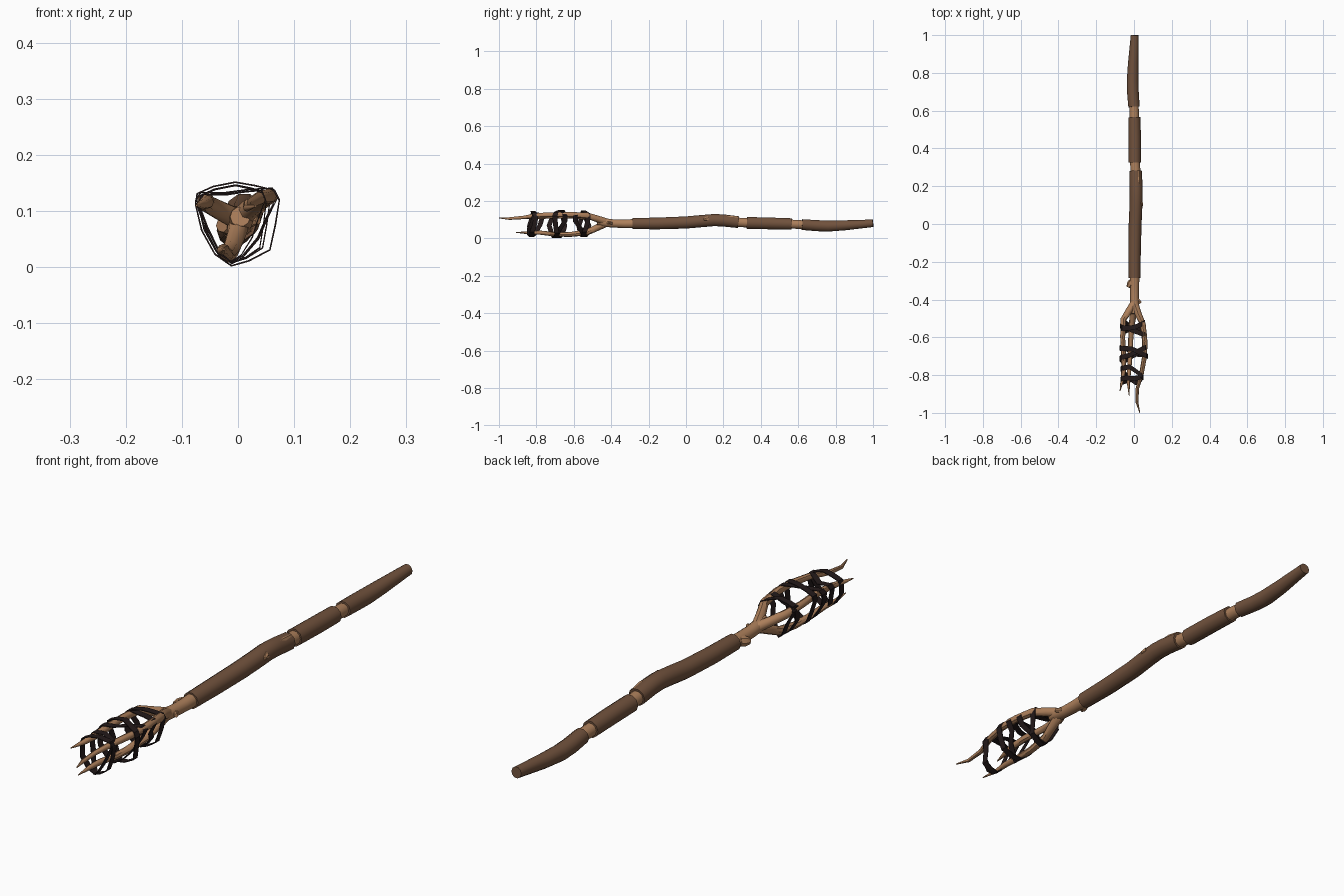
import bpy, bmesh, math
from mathutils import Vector


def material(name, rgb):
    m = bpy.data.materials.new(name)
    m.diffuse_color = (*rgb, 1)
    return m


WOOD = material("bare wood", (0.42, 0.215, 0.105))
BARK = material("brown bark", (0.165, 0.084, 0.046))
CORD = material("black cord", (0.017, 0.010, 0.010))


def finish(name, bm, mat, angle):
    bmesh.ops.recalc_face_normals(bm, faces=bm.faces)
    me = bpy.data.meshes.new(name)
    bm.to_mesh(me)
    bm.free()
    me.materials.append(mat)
    ob = bpy.data.objects.new(name, me)
    bpy.context.collection.objects.link(ob)
    bpy.context.view_layer.objects.active = ob
    ob.select_set(True)
    bpy.ops.object.shade_smooth_by_angle(angle=math.radians(angle))
    ob.select_set(False)
    return ob


def limb(name, stations, mat, sides=10):
    """Capped tube through (x, y, z, radius) stations."""
    bm = bmesh.new()
    pts = [Vector(s[:3]) for s in stations]
    rings = []
    for i, p in enumerate(pts):
        t = (pts[min(i + 1, len(pts) - 1)] - pts[max(i - 1, 0)]).normalized()
        u = t.cross(Vector((0, 0, 1))).normalized()
        v = u.cross(t)
        r = stations[i][3]
        rings.append([bm.verts.new(p + r * (u * math.cos(a) + v * math.sin(a)))
                      for a in (2 * math.pi * k / sides for k in range(sides))])
    for a, b in zip(rings, rings[1:]):
        for k in range(sides):
            j = (k + 1) % sides
            bm.faces.new((a[k], a[j], b[j], b[k]))
    bm.faces.new(rings[0])
    bm.faces.new(rings[-1])
    return finish(name, bm, mat, 45)


def band(name, profile, yc, tilt, phase, size, width, shift):
    """Closed flat strip wound round the prongs, wavering along y."""
    bm = bmesh.new()
    rings = []
    for i, (x, z) in enumerate(profile):
        d = Vector((x, 0, z - 0.08))
        a = math.atan2(d.z, d.x)
        y = yc + tilt * math.cos(a - phase) + 0.006 * math.sin(3 * a + phase)
        ring = []
        for off, w in ((0, -1), (0, 1), (-0.003, 1), (-0.003, -1)):
            q = d * size + d.normalized() * off
            # right side is drawn in where the right prong bends inward
            qx = q.x + shift * max(0, q.x) / 0.07
            ring.append(bm.verts.new((qx, y + w * width / 2, q.z + 0.08)))
        rings.append(ring)
    for i, a in enumerate(rings):
        b = rings[(i + 1) % len(rings)]
        for k in range(4):
            j = (k + 1) % 4
            bm.faces.new((a[k], a[j], b[j], b[k]))
    return finish(name, bm, CORD, 25)


# Bare core of the shaft, visible in the gaps
limb("shaft_core", [(0.004, -0.475, 0.09, 0.018), (0.004, -0.44, 0.085, 0.024),
                    (0.003, -0.39, 0.08, 0.023), (0.003, -0.33, 0.078, 0.024), (0.003, -0.27, 0.079, 0.026),
                    (0.006, 0, 0.084, 0.026), (0.01, 0.15, 0.097, 0.026),
                    (0.008, 0.28, 0.086, 0.026), (0.005, 0.33, 0.083, 0.026),
                    (0.001, 0.6, 0.075, 0.025), (-0.004, 0.7, 0.07, 0.02)], WOOD)

# Bark sleeves
limb("bark_front", [(0.003, -0.285, 0.079, 0.031), (0.003, -0.15, 0.08, 0.033),
                    (0.006, 0, 0.085, 0.034), (0.01, 0.09, 0.093, 0.034),
                    (0.011, 0.15, 0.098, 0.034), (0.011, 0.2, 0.096, 0.034),
                    (0.009, 0.28, 0.087, 0.033)], BARK)
limb("bark_middle", [(0.004, 0.325, 0.083, 0.033), (0.004, 0.45, 0.08, 0.033),
                     (0.002, 0.565, 0.077, 0.032)], BARK)
limb("bark_rear", [(0.0, 0.62, 0.074, 0.030), (-0.006, 0.7, 0.068, 0.031),
                   (-0.007, 0.76, 0.066, 0.031), (-0.004, 0.85, 0.07, 0.028),
                   (0.004, 1.0, 0.081, 0.021)], BARK)

# Stripped patch, knot and broken twigs
limb("stripped_patch", [(0.024, 0.185, 0.118, 0.005), (0.022, 0.235, 0.111, 0.014),
                        (0.018, 0.278, 0.105, 0.0145)], WOOD, 6)
limb("side_knot", [(0.034, 0.115, 0.105, 0.014), (0.043, 0.095, 0.102, 0.006)], WOOD, 7)
limb("left_twig_stub", [(-0.01, -0.305, 0.078, 0.019), (-0.02, -0.32, 0.076, 0.019),
                        (-0.029, -0.335, 0.074, 0.012)], WOOD, 7)
limb("right_twig_stub", [(0.008, -0.39, 0.08, 0.014), (0.036, -0.418, 0.083, 0.007)], WOOD, 7)

# Three forked prongs
limb("right_prong", [(0.003, -0.42, 0.085, 0.02), (0.022, -0.475, 0.105, 0.018),
                     (0.046, -0.53, 0.122, 0.016), (0.057, -0.62, 0.127, 0.014),
                     (0.056, -0.7, 0.127, 0.013), (0.04, -0.79, 0.124, 0.012),
                     (0.018, -0.87, 0.112, 0.009), (0.016, -0.945, 0.106, 0.007),
                     (0.031, -1.0, 0.109, 0.002)], WOOD, 8)
limb("left_prong", [(0, -0.42, 0.085, 0.02), (-0.03, -0.465, 0.1, 0.018),
                    (-0.056, -0.505, 0.114, 0.016), (-0.06, -0.6, 0.118, 0.013),
                    (-0.055, -0.7, 0.12, 0.013), (-0.055, -0.78, 0.116, 0.012),
                    (-0.063, -0.83, 0.112, 0.009), (-0.074, -0.885, 0.11, 0.002)], WOOD, 8)
limb("lower_prong", [(0.002, -0.42, 0.085, 0.02), (-0.002, -0.47, 0.06, 0.018),
                     (-0.012, -0.53, 0.032, 0.016), (-0.018, -0.62, 0.021, 0.013),
                     (-0.02, -0.7, 0.022, 0.012), (-0.026, -0.78, 0.031, 0.011),
                     (-0.03, -0.84, 0.03, 0.008), (-0.025, -0.91, 0.032, 0.002)], WOOD, 8)

# Cord windings, loose and tight outlines in x, z
LOOSE = [(0.075, 0.12), (0.066, 0.138), (0.03, 0.147), (-0.005, 0.153), (-0.045, 0.145),
         (-0.074, 0.132), (-0.077, 0.112), (-0.066, 0.065), (-0.042, 0.022), (-0.012, 0.001),
         (0.02, 0.010), (0.058, 0.03), (0.068, 0.075)]
TIGHT = [(0.072, 0.125), (0.062, 0.142), (0.02, 0.14), (-0.025, 0.134), (-0.068, 0.134),
         (-0.077, 0.118), (-0.06, 0.07), (-0.035, 0.02), (-0.015, 0.003), (0.008, 0.015),
         (0.038, 0.05), (0.055, 0.09)]
WINDINGS = [(TIGHT, -0.555, 0.032, 3.6, 0.95, 0), (LOOSE, -0.548, 0.02, 0.3, 0.93, -0.012),
            (LOOSE, -0.675, 0.025, 3.0, 1.0, 0), (TIGHT, -0.69, 0.038, 0.3, 1.0, 0),
            (TIGHT, -0.80, 0.04, 2.3, 0.93, -0.018), (LOOSE, -0.82, 0.012, 0.6, 0.92, -0.018)]
for i, (outline, y, tilt, phase, size, shift) in enumerate(WINDINGS):
    band(f"cord_winding_{i + 1}", outline, y, tilt, phase, size, 0.026, shift)
